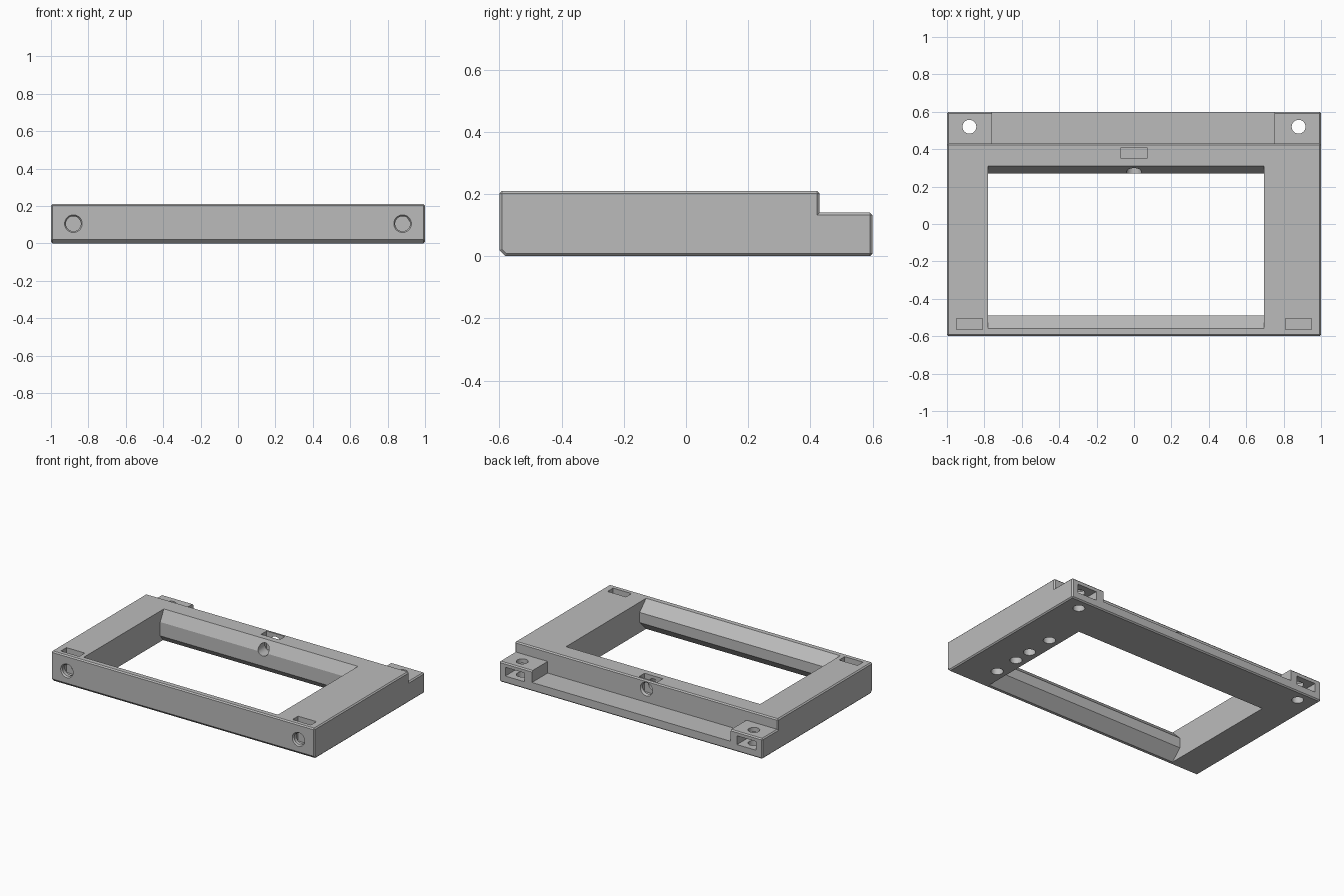
import bpy, bmesh, math
from mathutils import Matrix, Vector

if "Cube" in bpy.data.objects:
    bpy.data.objects.remove(bpy.data.objects["Cube"])

grey = bpy.data.materials.new("plain_grey")
grey.use_nodes = True
colour = (0.5, 0.5, 0.5, 1)
grey.diffuse_color = colour
grey.node_tree.nodes["Principled BSDF"].inputs["Base Color"].default_value = colour


def make_object(name, bm):
    bmesh.ops.recalc_face_normals(bm, faces=bm.faces)
    mesh = bpy.data.meshes.new(name)
    bm.to_mesh(mesh)
    bm.free()
    mesh.materials.append(grey)
    obj = bpy.data.objects.new(name, mesh)
    bpy.context.collection.objects.link(obj)
    return obj


def side_profile(points, x0, x1):
    """Extrude a (y, z) outline along x."""
    bm = bmesh.new()
    face = bm.faces.new([bm.verts.new((x0, y, z)) for y, z in points])
    moved = bmesh.ops.extrude_face_region(bm, geom=[face])["geom"]
    bmesh.ops.translate(bm, vec=(x1 - x0, 0, 0),
                        verts=[v for v in moved if isinstance(v, bmesh.types.BMVert)])
    bmesh.ops.recalc_face_normals(bm, faces=bm.faces)
    return bm


cutters = []


def cut_box(name, x, y, z):
    """Box cutter from three (low, high) ranges."""
    bm = bmesh.new()
    bmesh.ops.create_cube(bm, size=1)
    for v in bm.verts:
        v.co = [(lo + hi) / 2 + c * (hi - lo) for c, (lo, hi) in zip(v.co, (x, y, z))]
    cutters.append(make_object(name, bm))


def cut_round(name, start, end, r1, r2=None):
    """Round or tapered cutter between two points."""
    a, b = Vector(start), Vector(end)
    turn = (b - a).to_track_quat("Z", "Y").to_matrix().to_4x4()
    bm = bmesh.new()
    bmesh.ops.create_cone(bm, cap_ends=True, segments=32, radius1=r1,
                          radius2=r2 or r1, depth=(b - a).length,
                          matrix=Matrix.Translation((a + b) / 2) @ turn)
    cutters.append(make_object(name, bm))


# Frame body: stepped side outline with small chamfers on the outer edges
body = side_profile([(-0.58, 0), (0.6, 0), (0.6, 0.14), (0.43, 0.14),
                     (0.43, 0.21), (-0.6, 0.21), (-0.6, 0.02)], -1, 1)
sharp = [e for e in body.edges if e.is_convex and e.calc_face_angle() > math.radians(50)]
bmesh.ops.bevel(body, geom=sharp, offset=0.008, segments=1, affect="EDGES")
frame = make_object("bezel_frame", body)

# Window with sloped and undercut front and back rails
window = side_profile([(-0.57, 0.22), (-0.49, 0.14), (-0.49, 0.07), (-0.57, -0.01),
                       (0.307, -0.01), (0.27, 0.04), (0.27, 0.135), (0.315, 0.22)],
                      -0.78, 0.695)
cutters.append(make_object("window_cutter", window))

# Low shelf between the two back tabs
cut_box("shelf_cutter", (-0.76, 0.75), (0.43, 0.7), (0.06, 0.3))

# Screw holes and nut pockets, mirrored left and right
for side in (-1, 1):
    x = side * 0.88
    cut_box("front_nut_pocket", (x - 0.07, x + 0.07), (-0.565, -0.505), (0.04, 0.3))
    cut_round("front_screw_hole", (x, -0.7, 0.105), (x, -0.46, 0.105), 0.04)
    cut_round("front_hole_rim", (x, -0.601, 0.105), (x, -0.59, 0.105), 0.048, 0.04)
    cut_box("tab_nut_pocket", (x - 0.073, x + 0.073), (0.45, 0.7), (0.05, 0.11))
    cut_round("tab_screw_hole", (x, 0.52, -0.1), (x, 0.52, 0.3), 0.037)

# Centre nut pocket and screw hole through the back rail
cut_box("back_nut_pocket", (-0.07, 0.07), (0.35, 0.41), (0.085, 0.3))
cut_round("back_screw_hole", (0, 0.2, 0.15), (0, 0.5, 0.15), 0.04)
cut_round("back_hole_rim", (0, 0.431, 0.15), (0, 0.42, 0.15), 0.047, 0.04)

# Row of blind holes under the left rail
for y in (-0.4, -0.22, -0.09, 0.1):
    cut_round("underside_hole", (0.765, y, -0.1), (0.765, y, 0.06), 0.038)

# Apply every cut, then drop the cutters
for cutter in cutters:
    cutter.hide_render = True
    mod = frame.modifiers.new(cutter.name, "BOOLEAN")
    mod.operation = "DIFFERENCE"
    mod.solver = "EXACT"
    mod.object = cutter
graph = bpy.context.evaluated_depsgraph_get()
finished = bpy.data.meshes.new_from_object(frame.evaluated_get(graph))
frame.modifiers.clear()
frame.data = finished
for cutter in cutters:
    bpy.data.objects.remove(cutter)

bpy.ops.object.select_all(action="DESELECT")
bpy.context.view_layer.objects.active = frame
frame.select_set(True)
bpy.ops.object.shade_smooth_by_angle(angle=math.radians(25))
